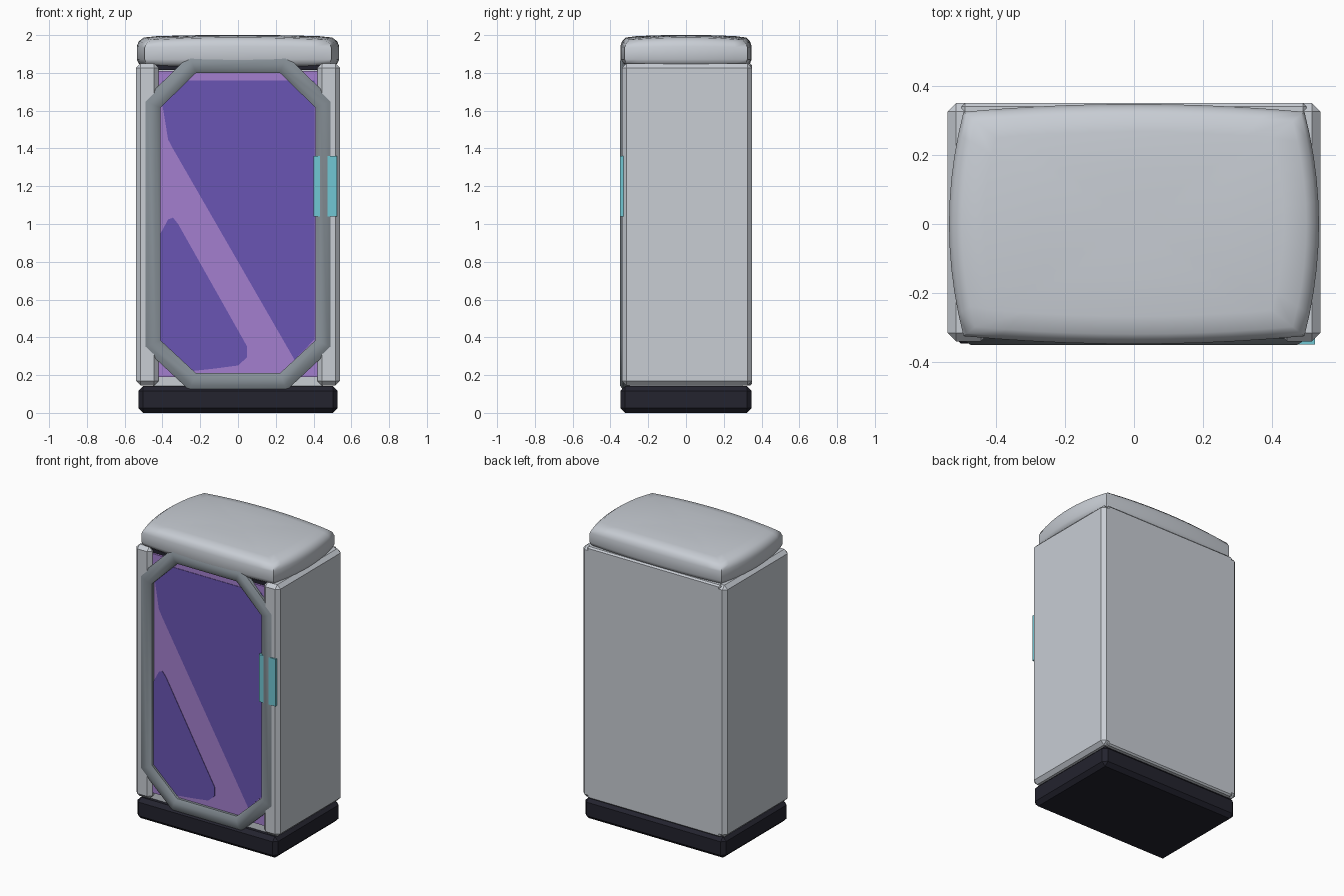
import bpy, bmesh, math
from mathutils import Vector

if "Cube" in bpy.data.objects:
    bpy.data.objects.remove(bpy.data.objects["Cube"])


def material(name, rgb):
    m = bpy.data.materials.new(name)
    lin = [(c / 255 / 12.92 if c < 10 else ((c / 255 + 0.055) / 1.055) ** 2.4) for c in rgb]
    m.diffuse_color = (*lin, 1)
    m.use_nodes = True
    m.node_tree.nodes["Principled BSDF"].inputs["Base Color"].default_value = m.diffuse_color
    return m


GREY = material("light grey", (200, 205, 212))
STEEL = material("steel grey", (134, 143, 150))
BLACK = material("dark navy", (35, 35, 46))
PURPLE = material("purple", (106, 85, 180))
LILAC = material("lilac", (164, 127, 207))
TEAL = material("teal", (113, 199, 212))


def finish(name, bm, mat, smooth=None):
    bmesh.ops.recalc_face_normals(bm, faces=bm.faces)
    me = bpy.data.meshes.new(name)
    bm.to_mesh(me)
    bm.free()
    me.materials.append(mat)
    ob = bpy.data.objects.new(name, me)
    bpy.context.collection.objects.link(ob)
    if smooth:
        bpy.ops.object.select_all(action='DESELECT')
        ob.select_set(True)
        bpy.context.view_layer.objects.active = ob
        bpy.ops.object.shade_smooth_by_angle(angle=math.radians(smooth))
    return ob


def box(name, x, y, z, mat, bevel=0):
    bm = bmesh.new()
    bmesh.ops.create_cube(bm, size=1)
    for v in bm.verts:
        v.co = [a[0] + (a[1] - a[0]) * (c + 0.5) for a, c in zip((x, y, z), v.co)]
    ob = finish(name, bm, mat)
    if bevel:
        mod = ob.modifiers.new("bevel", 'BEVEL')
        mod.width = bevel
        mod.segments = 1
    return ob


def plate(name, pts, y, depth, mat):
    bm = bmesh.new()
    f = bm.faces.new([bm.verts.new((x, y, z)) for x, z in pts])
    ext = bmesh.ops.extrude_face_region(bm, geom=[f])
    for v in ext["geom"]:
        if isinstance(v, bmesh.types.BMVert):
            v.co.y += depth
    return finish(name, bm, mat)


# plinth, cabinet walls and hidden core
box("base", (-0.527, 0.527), (-0.347, 0.347), (0, 0.142), BLACK, 0.025)
for side, s in (("left", -1), ("right", 1)):
    box(side + "_wall", sorted((s * 0.42, s * 0.54)), (-0.34, 0.35), (0.145, 1.85), GREY, 0.024)
box("back_panel", (-0.5, 0.5), (0.26, 0.35), (0.145, 1.85), GREY, 0.01)
box("core", (-0.45, 0.45), (-0.30, 0.30), (0.12, 1.82), GREY)
box("lid_gasket", (-0.46, 0.46), (-0.31, 0.31), (1.815, 1.842), BLACK)

# window: lilac pane with two purple areas leaving a diagonal streak
box("window_pane", (-0.42, 0.42), (-0.315, -0.29), (0.19, 1.81), LILAC)
upper = [(-.40, 1.76), (.405, 1.76), (.405, .39), (.30, .28), (-.345, 1.40), (-.37, 1.447), (-.40, 1.63)]
lower = [(-.41, .95), (-.37, 1.024), (-.344, 1.034), (-.317, 1.0), (.048, .352), (.048, .294),
         (0, .251), (-.12, .235), (-.24, .222), (-.41, .37)]
plate("window_tint_upper", upper, -0.318, 0.005, PURPLE)
plate("window_tint_lower", lower, -0.318, 0.005, PURPLE)

# door frame: eight-sided section swept round a chamfered rectangle with mitred corners
path = [(.24, .165), (.455, .365), (.455, 1.635), (.24, 1.845)]
path += [(-x, z) for x, z in reversed(path)]
path = [Vector(p) for p in path]
bm = bmesh.new()
rings = []
for i, p in enumerate(path):
    a = (p - path[i - 1]).normalized()
    b = (path[(i + 1) % len(path)] - p).normalized()
    na, nb = Vector((a.y, -a.x)), Vector((b.y, -b.x))
    miter = (na + nb) / (1 + na.dot(nb))
    ring = []
    for k in range(8):
        t = math.radians(22.5 + 45 * k)
        q = p + miter * 0.0487 * math.cos(t)
        ring.append(bm.verts.new((q.x, -0.32 + 0.0325 * math.sin(t), q.y)))
    rings.append(ring)
for i in range(len(rings)):
    r0, r1 = rings[i - 1], rings[i]
    for k in range(8):
        bm.faces.new((r0[k], r0[k - 1], r1[k - 1], r1[k]))
finish("door_frame", bm, STEEL, 50)

# handle plate, with the frame just breaking through it
box("handle", (0.40, 0.525), (-0.3492, -0.30), (1.04, 1.36), TEAL)

# pillow lid: bulged-rectangle loops stacked up a rounded profile
N = 10


def lid_loop(hx, hy, z, drop):
    pts = []
    for s in range(4):
        for i in range(N):
            t = -1 + 2 * i / N
            u, v = [(t, -1), (1, t), (-t, 1), (-1, -t)][s]
            x = u * hx * (1 + 0.085 * (1 - v * v))
            y = v * hy * (1 + 0.07 * (1 - u * u))
            pts.append((x, y, z - drop * (u * u + v * v - 1)))
    return pts


profile = [(.46, .295, 1.832, 0), (.485, .317, 1.85, 0), (.494, .325, 1.872, 0), (.494, .325, 1.94, .006),
           (.484, .317, 1.967, .01), (.46, .298, 1.987, .012), (.40, .25, 1.994, .009),
           (.25, .15, 1.999, .003), (.1, .06, 2.0, 0)]
bm = bmesh.new()
loops = [[bm.verts.new(c) for c in lid_loop(*p)] for p in profile]
for l0, l1 in zip(loops, loops[1:]):
    for k in range(4 * N):
        bm.faces.new((l0[k - 1], l0[k], l1[k], l1[k - 1]))
bm.faces.new(loops[0])
bm.faces.new(loops[-1])
finish("lid", bm, GREY, 50)
